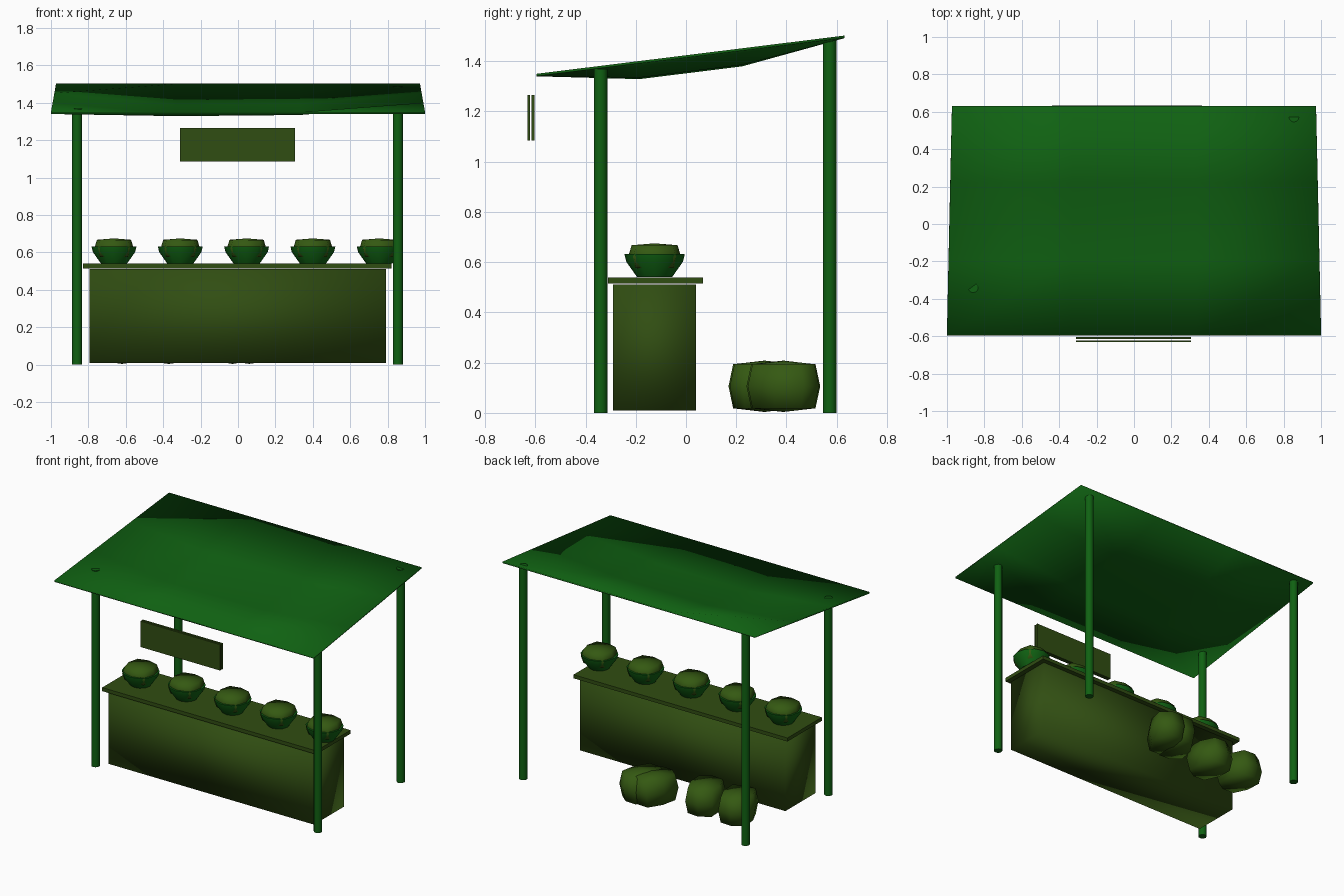
import bpy, bmesh, math
from mathutils import Vector, Matrix

if "Cube" in bpy.data.objects:
    bpy.data.objects.remove(bpy.data.objects["Cube"])


def material(name, rgb):
    m = bpy.data.materials.new(name)
    m.diffuse_color = (*rgb, 1)
    m.use_nodes = True
    m.node_tree.nodes["Principled BSDF"].inputs["Base Color"].default_value = m.diffuse_color
    return m


GREEN = material("green", (0.005, 0.12, 0.006))
OLIVE = material("olive", (0.03, 0.075, 0.006))
MOSS = material("moss", (0.035, 0.10, 0.006))


def finish(name, bm, mat, smooth=None):
    bmesh.ops.recalc_face_normals(bm, faces=bm.faces[:])
    me = bpy.data.meshes.new(name)
    bm.to_mesh(me)
    bm.free()
    me.materials.append(mat)
    ob = bpy.data.objects.new(name, me)
    bpy.context.collection.objects.link(ob)
    if smooth is not None:
        bpy.ops.object.select_all(action='DESELECT')
        ob.select_set(True)
        bpy.context.view_layer.objects.active = ob
        bpy.ops.object.shade_smooth_by_angle(angle=math.radians(smooth))
    return ob


def box(name, lo, hi, mat, smooth=None):
    bm = bmesh.new()
    bmesh.ops.create_cube(bm, size=1)
    lo, hi = Vector(lo), Vector(hi)
    for v in bm.verts:
        v.co = (lo + hi) / 2 + v.co * (hi - lo)
    return finish(name, bm, mat, smooth)


def post(name, x, y, h, r=0.027):
    bm = bmesh.new()
    bmesh.ops.create_cone(bm, cap_ends=True, segments=12, radius1=r, radius2=r,
                          depth=h, matrix=Matrix.Translation((x, y, h / 2)))
    return finish(name, bm, GREEN, 40)


def blob(name, loc, radii, turn, mat):
    """Rounded block: a cube cut once, corners pulled in."""
    bm = bmesh.new()
    bmesh.ops.create_cube(bm, size=2)
    bmesh.ops.subdivide_edges(bm, edges=bm.edges[:], cuts=1, use_grid_fill=True)
    rot = Matrix.Rotation(math.radians(turn), 3, 'Z')
    for v in bm.verts:
        c = v.co.copy()
        side = 0.8 if abs(c.x * c.y) > 0.5 else 1.0
        level = abs(c.z) > 0.5
        off = abs(c.x) + abs(c.y) > 0.5
        k = side * (0.87 if level else 1)
        p = Vector((c.x * k * radii[0], c.y * k * radii[1],
                    c.z * radii[2] * (0.86 if off and level else 1)))
        v.co = rot @ p + Vector(loc)
    return finish(name, bm, mat, 180)


def bowl(name, x, y):
    """Flared pot spun from a profile, with an inner floor."""
    profile = [(0, 0.541), (0.07, 0.541), (0.113, 0.602), (0.12, 0.632),
               (0.108, 0.632), (0.10, 0.605), (0, 0.60)]
    bm = bmesh.new()
    pts = [bm.verts.new((r, 0, z)) for r, z in profile]
    edges = [bm.edges.new(p) for p in zip(pts, pts[1:])]
    bmesh.ops.spin(bm, geom=pts + edges, axis=(0, 0, 1), cent=(0, 0, 0),
                   steps=12, angle=math.tau)
    bmesh.ops.remove_doubles(bm, verts=bm.verts[:], dist=1e-4)
    bmesh.ops.translate(bm, verts=bm.verts[:], vec=(x, y, 0))
    return finish(name, bm, GREEN, 35)


# Four posts, the rear pair taller
for side, x in (("left", -0.86), ("right", 0.855)):
    post("front_post_" + side, x, -0.34, 1.37)
    post("back_post_" + side, x, 0.572, 1.487)

# Sagging canopy, slightly narrower at the back
bm = bmesh.new()
N = 3
bmesh.ops.create_grid(bm, x_segments=N, y_segments=N, size=1)
for v in bm.verts:
    u, t = v.co.x, (v.co.y + 1) / 2
    sag = 0.056 if abs(v.co.x) < 0.9 and abs(v.co.y) < 0.9 else 0
    if sag and u < 0:
        sag += 0.006
    v.co = (u * (1 - 0.027 * t), -0.595 + 1.225 * t, 1.35 + 0.152 * t - sag)
canopy = finish("canopy", bm, GREEN, 40)
thick = canopy.modifiers.new("thickness", 'SOLIDIFY')
thick.thickness = 0.01
thick.offset = -1

# Counter body and top
box("counter_body", (-0.795, -0.29, 0.01), (0.79, 0.04, 0.512), OLIVE, 180)
box("counter_top", (-0.83, -0.31, 0.515), (0.82, 0.068, 0.54), OLIVE)

# Hanging sign: face panel and backing board
box("sign_panel", (-0.31, -0.632, 1.085), (0.305, -0.622, 1.265), OLIVE)
box("sign_backing", (-0.31, -0.616, 1.085), (0.305, -0.603, 1.265), OLIVE)

# Five heaped bowls along the counter
for i in range(5):
    x = -0.663 + 0.3545 * i
    bowl(f"bowl_{i + 1}", x, -0.125)
    blob(f"bowl_heap_{i + 1}", (x, -0.125, 0.622), (0.105, 0.105, 0.053), 0, MOSS)

# Four sacks on the ground behind the counter
sacks = [(-0.62, 0.31, 0.115, 0.145, 14), (-0.37, 0.315, 0.115, 0.145, 14),
         (-0.03, 0.385, 0.11, 0.15, -22), (0.06, 0.39, 0.11, 0.15, -22)]
for i, (x, y, rx, ry, turn) in enumerate(sacks):
    blob(f"sack_{i + 1}", (x, y, 0.106), (rx, ry, 0.102), turn, MOSS)
